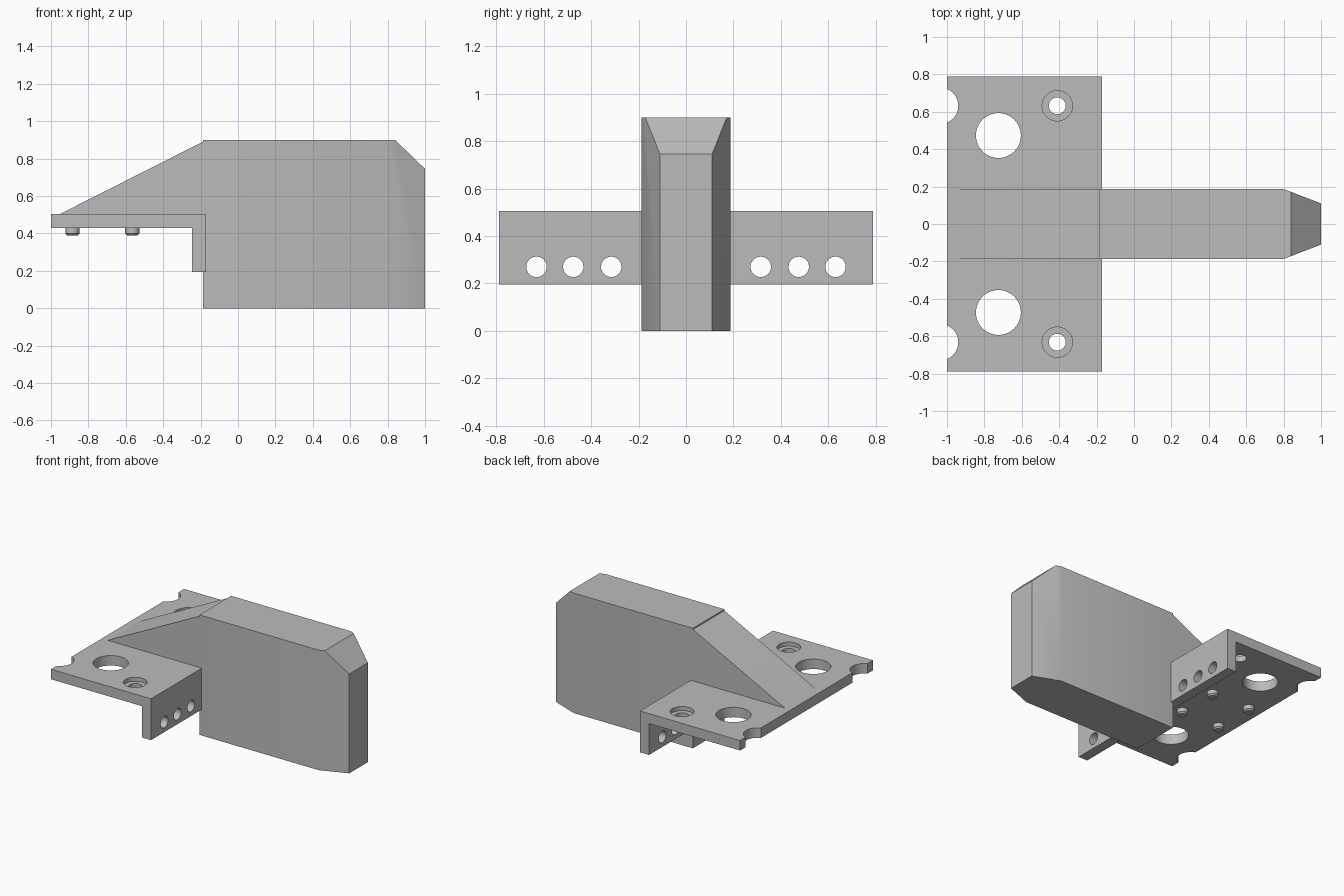
import bpy, bmesh, math
from mathutils import Vector

if "Cube" in bpy.data.objects:
    bpy.data.objects.remove(bpy.data.objects["Cube"], do_unlink=True)

grey = bpy.data.materials.new("plain grey")
grey.use_nodes = True
grey.diffuse_color = (0.5, 0.5, 0.5, 1)
grey.node_tree.nodes["Principled BSDF"].inputs["Base Color"].default_value = (0.5, 0.5, 0.5, 1)


def finish(name, bm):
    bmesh.ops.recalc_face_normals(bm, faces=bm.faces)
    mesh = bpy.data.meshes.new(name)
    bm.to_mesh(mesh)
    bm.free()
    mesh.materials.append(grey)
    obj = bpy.data.objects.new(name, mesh)
    bpy.context.collection.objects.link(obj)
    return obj


def extrude(name, points, direction):
    """Extrude a closed 3D outline along a vector."""
    bm = bmesh.new()
    face = bm.faces.new([bm.verts.new(p) for p in points])
    res = bmesh.ops.extrude_face_region(bm, geom=[face])
    moved = [v for v in res["geom"] if isinstance(v, bmesh.types.BMVert)]
    bmesh.ops.translate(bm, verts=moved, vec=Vector(direction))
    return finish(name, bm)


def side_profile(name, outline, half):
    return extrude(name, [(x, -half, z) for x, z in outline], (0, 2 * half, 0))


def cut(obj, cutter):
    """Apply a boolean difference and discard the cutter."""
    mod = obj.modifiers.new("cut", 'BOOLEAN')
    mod.operation = 'DIFFERENCE'
    mod.solver = 'EXACT'
    mod.object = cutter
    deps = bpy.context.evaluated_depsgraph_get()
    mesh = bpy.data.meshes.new_from_object(obj.evaluated_get(deps))
    obj.modifiers.clear()
    obj.data = mesh
    bpy.data.objects.remove(cutter, do_unlink=True)


def drill(obj, center, radius, depth, along_x=False):
    turn = (0, math.pi / 2, 0) if along_x else (0, 0, 0)
    bpy.ops.mesh.primitive_cylinder_add(vertices=48, radius=radius, depth=depth,
                                        location=center, rotation=turn)
    cutter = bpy.context.object
    cutter.hide_render = True
    cutter.data.materials.append(grey)
    cut(obj, cutter)


parts = []

# L-shaped mounting bracket
plate_top, plate_low = 0.505, 0.43
bracket = side_profile("mounting_bracket", [
    (-1, plate_low), (-0.245, plate_low), (-0.245, 0.195),
    (-0.17, 0.195), (-0.17, plate_top), (-1, plate_top)], 0.788)
for s in (-1, 1):
    drill(bracket, (-0.725, s * 0.473, 0.47), 0.12, 0.3)        # large holes
    drill(bracket, (-1.037, s * 0.632, 0.47), 0.0975, 0.3)      # edge notches
    drill(bracket, (-0.41, s * 0.632, 0.47), 0.045, 0.3)        # screw holes
    drill(bracket, (-0.41, s * 0.632, 0.525), 0.081, 0.1)       # counterbores
    for y in (0.315, 0.475, 0.63):                              # flange holes
        drill(bracket, (-0.2, s * y, 0.27), 0.043, 0.3, True)
parts.append(bracket)

# Upright body with tapered nose, top of the nose chamfered
body = extrude("body", [(-0.188, -0.187, 0), (0.8, -0.187, 0), (1, -0.11, 0),
                        (1, 0.11, 0), (0.8, 0.187, 0), (-0.188, 0.187, 0)], (0, 0, 0.9))
bm = bmesh.new()
bm.from_mesh(body.data)
res = bmesh.ops.bisect_plane(bm, geom=bm.verts[:] + bm.edges[:] + bm.faces[:],
                             plane_co=(0.84, 0, 0.9), plane_no=(0.155, 0, 0.16),
                             clear_outer=True)
rim = [e for e in res["geom_cut"] if isinstance(e, bmesh.types.BMEdge)]
bmesh.ops.contextual_create(bm, geom=rim)
bmesh.ops.recalc_face_normals(bm, faces=bm.faces)
bm.to_mesh(body.data)
bm.free()
parts.append(body)

# Sloping brace between the plate and the body
parts.append(side_profile("sloping_brace", [
    (-0.96, 0.5), (-0.18, 0.5), (-0.18, 0.89), (-0.188, 0.89)], 0.186))

# Locating pegs under the plate, with chamfered tips
for x in (-0.885, -0.565):
    for y in (-0.16, 0.16):
        bm = bmesh.new()
        bmesh.ops.create_cone(bm, cap_ends=True, segments=32, radius1=0.038,
                              radius2=0.038, depth=0.06)
        tip = [e for e in bm.edges if all(v.co.z < 0 for v in e.verts)]
        bmesh.ops.bevel(bm, geom=tip, offset=0.01, segments=1, affect='EDGES')
        bmesh.ops.translate(bm, verts=bm.verts, vec=(x, y, 0.42))
        parts.append(finish("locating_peg", bm))

# Smooth shading with sharp edges kept
bpy.ops.object.select_all(action='DESELECT')
for obj in parts:
    obj.select_set(True)
bpy.context.view_layer.objects.active = bracket
bpy.ops.object.shade_smooth_by_angle(angle=math.radians(30))
